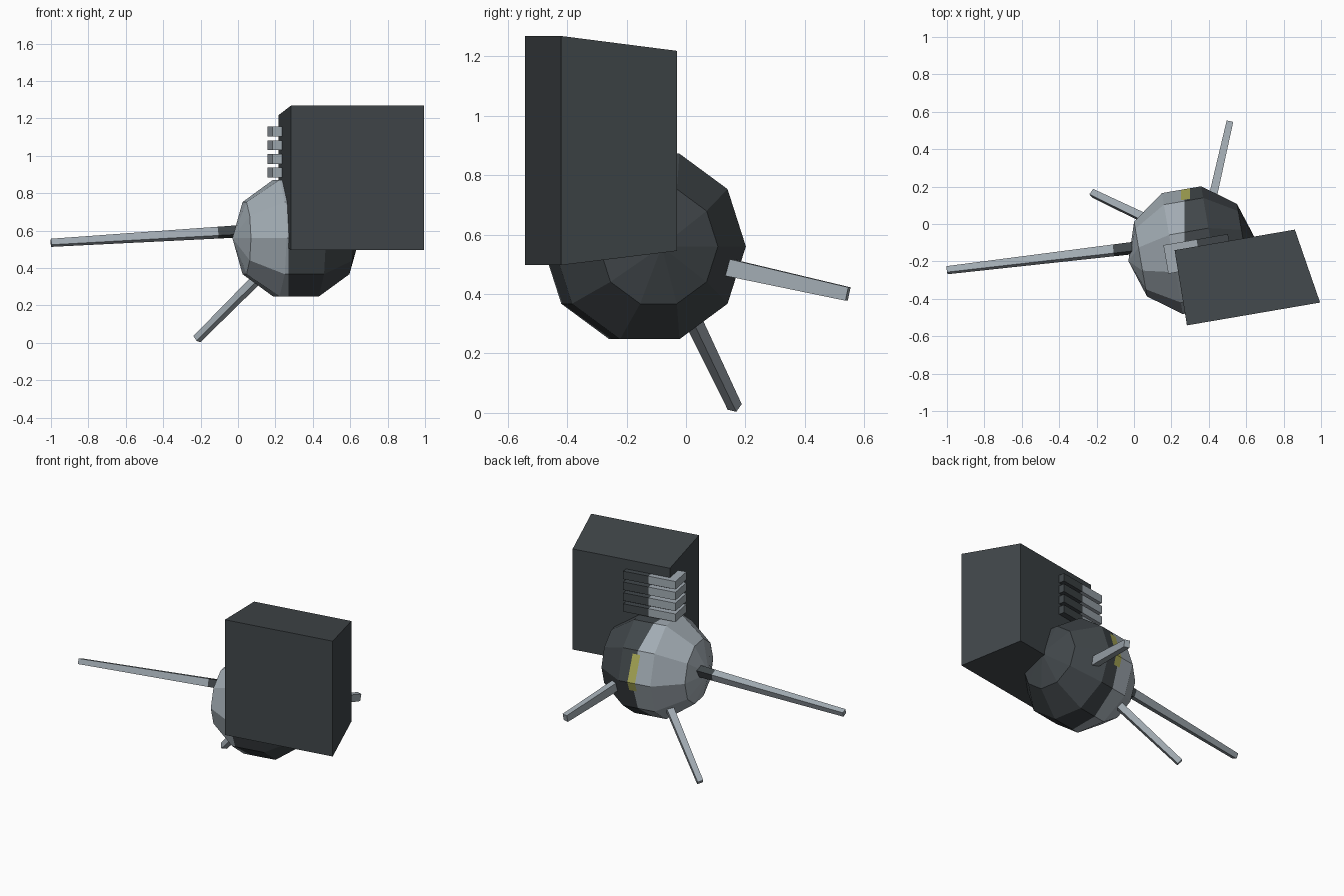
import bpy, bmesh, math
from mathutils import Vector, Matrix

if "Cube" in bpy.data.objects:
    bpy.data.objects.remove(bpy.data.objects["Cube"])

def material(name, rgb):
    m = bpy.data.materials.new(name)
    m.diffuse_color = (*rgb, 1)
    m.use_nodes = True
    m.node_tree.nodes["Principled BSDF"].inputs["Base Color"].default_value = m.diffuse_color
    return m

DARK = material("charcoal", (0.052, 0.062, 0.068))
LIGHT = material("blue grey", (0.36, 0.41, 0.45))
YELLOW = material("olive yellow", (0.42, 0.42, 0.10))
MATS = (DARK, LIGHT, YELLOW)
TURN = Matrix.Rotation(math.radians(9.8), 4, 'Z')   # body and box share this turn

def finish(name, bm, rule):
    """Turn the bmesh into an object, colouring faces by a rule on their centre."""
    bmesh.ops.recalc_face_normals(bm, faces=bm.faces)
    for f in bm.faces:
        f.material_index = rule(f.calc_center_median())
    me = bpy.data.meshes.new(name)
    bm.to_mesh(me)
    bm.free()
    for m in MATS:
        me.materials.append(m)
    ob = bpy.data.objects.new(name, me)
    bpy.context.collection.objects.link(ob)
    return ob

def cut(bm, co, no):
    bmesh.ops.bisect_plane(bm, geom=bm.verts[:] + bm.edges[:] + bm.faces[:],
                           plane_co=co, plane_no=no, dist=1e-5)

def loft(loops, caps=True):
    """Skin a list of equal-length point loops."""
    bm = bmesh.new()
    rings = [[bm.verts.new(p) for p in loop] for loop in loops]
    n = len(rings[0])
    for a, b in zip(rings, rings[1:]):
        for i in range(n):
            j = (i + 1) % n
            bm.faces.new((a[i], a[j], b[j], b[i]))
    if caps:
        bm.faces.new(rings[0])
        bm.faces.new(rings[-1])
    return bm, rings

# Round body: ten-sided sphere with its poles along the turned x axis
C, R = Vector((0.31, -0.14, 0.56)), 0.345
def ball_point(lat, lon):
    p = Vector((R * math.cos(lat), R * math.sin(lat) * math.cos(lon),
                R * math.sin(lat) * math.sin(lon)))
    return C + TURN @ p
step = math.pi / 5
bm, rings = loft([[ball_point(k * step, i * step) for i in range(10)]
                  for k in range(1, 5)], caps=False)
for ring, lat in ((rings[0], 0), (rings[-1], math.pi)):
    pole = bm.verts.new(ball_point(lat, 0))
    for i in range(10):
        bm.faces.new((ring[i], ring[(i + 1) % 10], pole))
for x in (0.25, 0.27, 0.30):
    cut(bm, (x, 0, 0), (1, 0, 0))
for z in (0.50, 0.73):
    cut(bm, (0, 0, z), (0, 0, 1))

def body_rule(c):
    if c.y > 0.05 and 0.25 < c.x < 0.30 and 0.50 < c.z < 0.73:
        return 2
    return 1 if c.x < 0.27 else 0
finish("round_body", bm, body_rule)

# Large box, flaring towards the front
front = [(0.283, -0.542, 0.497), (0.995, -0.42, 0.497),
         (0.995, -0.42, 1.268), (0.283, -0.542, 1.268)]
back = [(0.217, -0.14, 0.545), (0.86, -0.03, 0.545),
        (0.86, -0.03, 1.218), (0.217, -0.14, 1.218)]
bm, _ = loft([front, back])
finish("large_box", bm, lambda c: 0)

# Four stacked fins gripping the back left corner of the box
corner = Vector((0.157, -0.113))
along = Vector((math.cos(0.171), math.sin(0.171)))
deep = Vector((along.y, -along.x))
for k in range(4):
    z0 = 0.885 + k * 0.0725
    loops = []
    for t in (0, 0.18, 0.35):
        a, b = corner + along * t, corner + along * t + deep * 0.155
        loops.append([(a.x, a.y, z0), (b.x, b.y, z0),
                      (b.x, b.y, z0 + 0.053), (a.x, a.y, z0 + 0.053)])
    bm, _ = loft(loops)
    split = (corner + along * 0.18).x + 0.012
    finish(f"fin_{k + 1}", bm, lambda c: 1 if c.x < split else 0)

# Tapered limbs reaching out of the body
def limb(name, start, tip, w0, h0, w1, h1, roll=0, dark_to=0.0):
    start, tip = Vector(start), Vector(tip)
    d = (tip - start).normalized()
    side = d.cross(Vector((0, 0, 1))).normalized()
    up = side.cross(d)
    rot = Matrix.Rotation(math.radians(roll), 3, d)
    side, up = rot @ side, rot @ up
    loops = []
    for t in ([0, dark_to, 1] if dark_to else [0, 1]):
        c = start.lerp(tip, t)
        w, h = (w0 + (w1 - w0) * t) / 2, (h0 + (h1 - h0) * t) / 2
        loops.append([c + side * w * a + up * h * b
                      for a, b in ((-1, -1), (1, -1), (1, 1), (-1, 1))])
    bm, _ = loft(loops)
    length = (tip - start).length
    finish(name, bm, lambda c: 0 if (c - start).dot(d) < dark_to * length else 1)

limb("long_arm", (0.15, -0.11, 0.605), (-1.0, -0.247, 0.535),
     0.054, 0.054, 0.034, 0.034, roll=20, dark_to=0.225)
limb("lower_leg", (0.18, -0.028, 0.42), (-0.22, 0.164, 0.02),
     0.046, 0.044, 0.036, 0.036, roll=15)
limb("rear_leg", (0.39, 0.01, 0.519), (0.512, 0.545, 0.40),
     0.046, 0.062, 0.036, 0.046)
